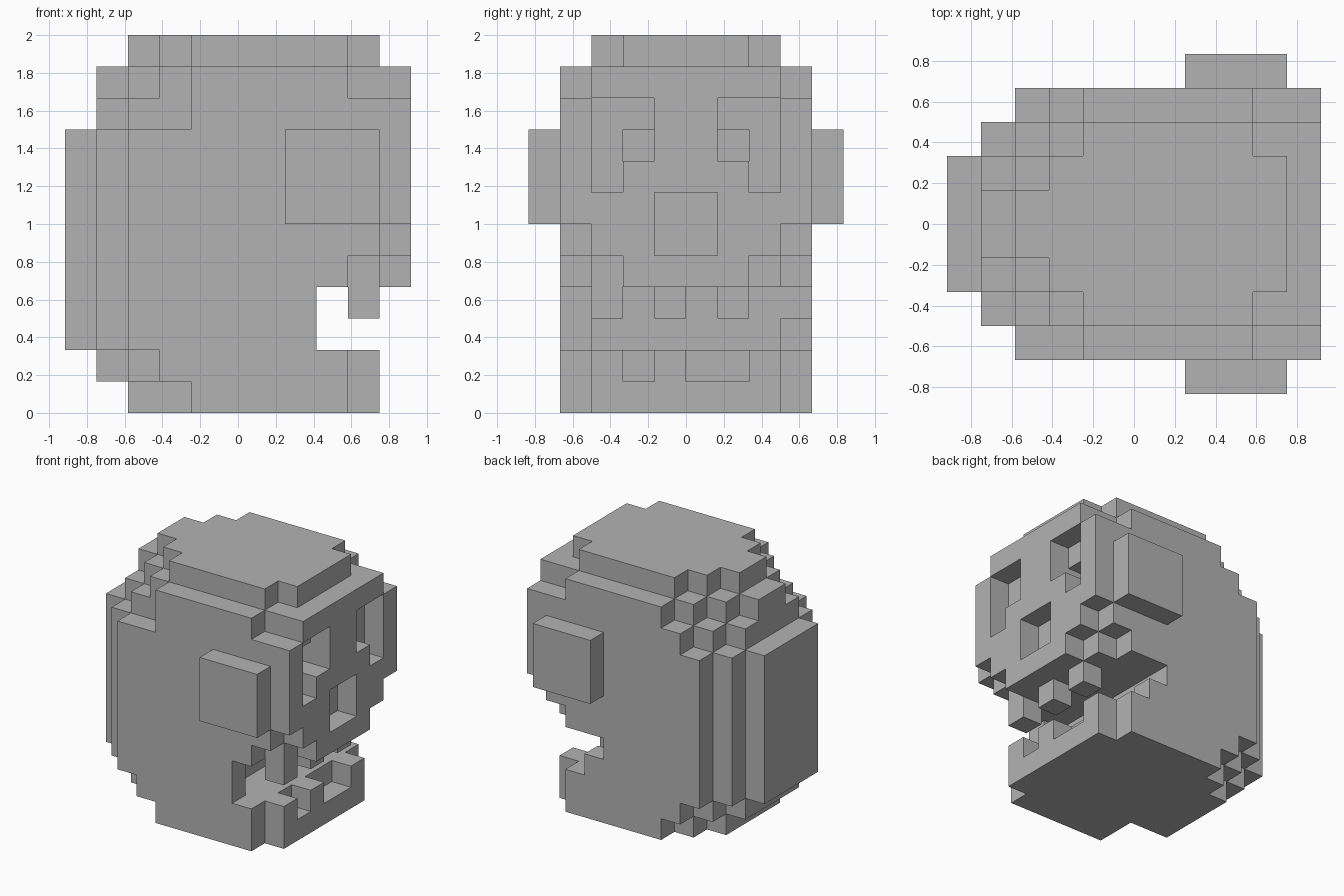
import bpy, bmesh
from mathutils import Vector

cube = bpy.data.objects.get("Cube")
if cube:
    bpy.data.objects.remove(cube, do_unlink=True)

UNIT = 1 / 6                            # edge of one block
ORIGIN = Vector((-5.5, -4.0, 0.0))      # corner of block (0, 0, 0), in blocks

bone = bpy.data.materials.new("bone_grey")
bone.use_nodes = True
grey = (0.45, 0.45, 0.45, 1)
bone.diffuse_color = grey
bone.node_tree.nodes["Principled BSDF"].inputs["Base Color"].default_value = grey


def box(xs, ys, zs):
    """All blocks inside three half-open ranges."""
    return {(i, j, k) for i in range(*xs) for j in range(*ys) for k in range(*zs)}


def mirrored(cells):
    """The blocks plus their copies on the other side."""
    return cells | {(i, 7 - j, k) for i, j, k in cells}


# Per layer: where the rows begin at the back and end at the face,
# listed from the outermost row to the middle row
wall = (2, 1, 0, 0)
back = [(4, 3, 2, 2), (3, 2, 1, 1)] + [wall] * 7 + [(3, 2, 1, 1), (4, 3, 2, 1), (9, 4, 3, 2)]
jaw_front, mouth_back, full = (9, 10, 10, 10), (8, 7, 7, 7), (11, 11, 11, 11)
face = [jaw_front] * 2 + [mouth_back] * 2 + [(9, 10, 11, 11), (10, 11, 11, 11)]
face += [full] * 4 + [(9, 11, 11, 11), (9, 9, 10, 10)]


def layers(first, last):
    cells = set()
    for k in range(first, last):
        for row in range(4):
            cells |= box((back[k][row], face[k][row]), (row, row + 1), (k, k + 1))
    return mirrored(cells)


# Eye sockets with a deeper pupil block, and the nose hole
eyes = box((10, 11), (1, 3), (8, 10)) | box((10, 11), (1, 2), (7, 8)) | box((9, 11), (2, 3), (8, 9))
nose = box((10, 11), (3, 5), (5, 7))
chips = {(3, 0, 9), (3, 1, 0), (7, 7, 3)}

# Gaps that leave the lower teeth standing
tooth_gaps = box((9, 10), (2, 3), (1, 2)) | box((9, 10), (4, 6), (1, 2))

parts = {
    "cranium": layers(4, 12) - mirrored(eyes) - nose - chips,
    "jaw": layers(0, 4) - tooth_gaps - chips,
    "upper_teeth": {(9, j, 3) for j in (1, 3, 5)},
    "left_side_plate": box((7, 10), (8, 9), (6, 9)),
    "right_side_plate": box((7, 10), (-1, 0), (6, 9)),
}
solid = set().union(*parts.values())


def build(name, cells):
    """Skin the exposed sides of the blocks and merge flat areas."""
    bm = bmesh.new()
    for cell in sorted(cells):
        for axis in range(3):
            for sign in (-1, 1):
                n = [0, 0, 0]
                n[axis] = sign
                if tuple(c + d for c, d in zip(cell, n)) in solid:
                    continue
                normal = Vector(n)
                u = Vector([float(a == (axis + 1) % 3) for a in range(3)])
                v = normal.cross(u)
                mid = Vector(cell) + Vector((0.5, 0.5, 0.5)) + normal / 2 + ORIGIN
                corners = [mid + (u * a + v * b) / 2
                           for a, b in ((-1, -1), (1, -1), (1, 1), (-1, 1))]
                bm.faces.new([bm.verts.new(p * UNIT) for p in corners])
    bmesh.ops.remove_doubles(bm, verts=bm.verts[:], dist=0.001)
    bmesh.ops.dissolve_limit(bm, angle_limit=0.02, verts=bm.verts[:], edges=bm.edges[:])
    mesh = bpy.data.meshes.new(name)
    bm.to_mesh(mesh)
    bm.free()
    mesh.materials.append(bone)
    bpy.context.collection.objects.link(bpy.data.objects.new(name, mesh))


for part, blocks in parts.items():
    build(part, blocks)
